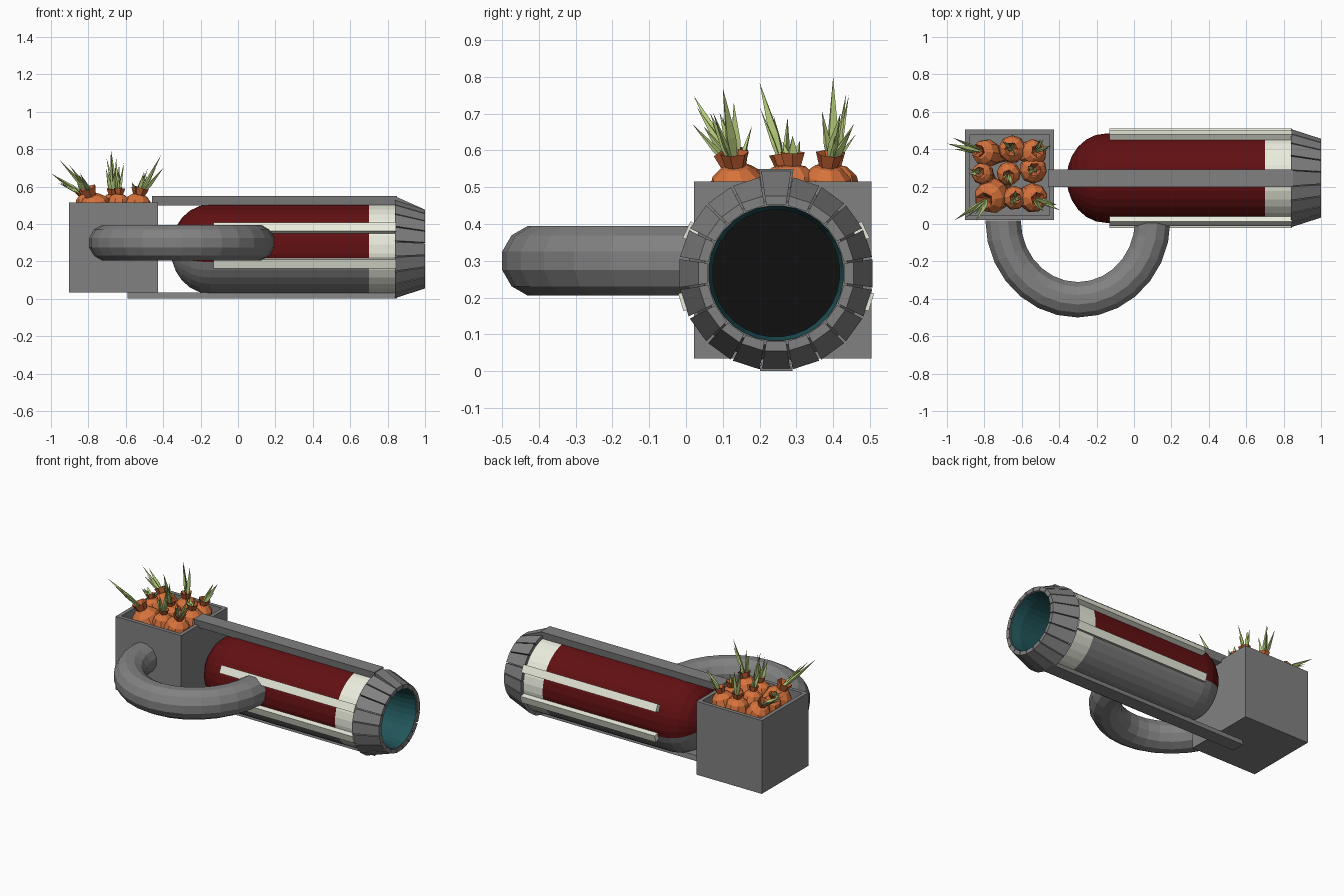
import bpy, bmesh, random
from math import sin, cos, pi, radians, degrees, atan2
from mathutils import Vector, Matrix

if "Cube" in bpy.data.objects:
    bpy.data.objects.remove(bpy.data.objects["Cube"])

random.seed(4)
AY, AZ = 0.245, 0.266                       # barrel axis
AXIS = Matrix.Translation((0, AY, AZ)) @ Matrix.Rotation(pi / 2, 4, 'Y')


def mat(name, rgb):
    m = bpy.data.materials.new(name)
    m.diffuse_color = (*rgb, 1)
    m.use_nodes = True
    m.node_tree.nodes["Principled BSDF"].inputs["Base Color"].default_value = m.diffuse_color
    return m


RED = mat("dark_red", (0.12, 0.005, 0.006))
CREAM = mat("cream", (0.82, 0.84, 0.72))
TEAL = mat("teal", (0.015, 0.09, 0.1))
BLACK = mat("black", (0.005, 0.005, 0.005))
ORANGE = mat("orange", (0.68, 0.17, 0.045))
RUST = mat("rust", (0.5, 0.11, 0.03))
GREEN = mat("leaf_green", (0.48, 0.62, 0.2))
GREY = mat("grey", (0.22, 0.22, 0.22))


def finish(name, bm, *mats):
    bmesh.ops.recalc_face_normals(bm, faces=bm.faces)
    me = bpy.data.meshes.new(name)
    bm.to_mesh(me)
    bm.free()
    ob = bpy.data.objects.new(name, me)
    bpy.context.collection.objects.link(ob)
    for m in mats:
        me.materials.append(m)
    return ob


def lathe(bm, profile, n, matrix, index=0):
    """Revolve (radius, height) points around local z."""
    rings = []
    for r, h in profile:
        if r == 0:
            rings.append([bm.verts.new(matrix @ Vector((0, 0, h)))] * n)
        else:
            rings.append([bm.verts.new(matrix @ Vector((r * cos(2 * pi * (i + .5) / n),
                          r * sin(2 * pi * (i + .5) / n), h))) for i in range(n)])
    for a, b in zip(rings, rings[1:]):
        for i in range(n):
            j = (i + 1) % n
            f = bm.faces.new(list(dict.fromkeys((a[i], a[j], b[j], b[i]))))
            f.material_index = index


def wedge(bm, deg, half, x0, r0, x1, r1):
    """Bar or plate along the barrel; r0 and r1 are (inner, outer) at each end."""
    v = []
    for x, rr in ((x0, r0), (x1, r1)):
        for r, s in ((rr[0], -1), (rr[0], 1), (rr[1], 1), (rr[1], -1)):
            a = radians(deg + s * half)
            v.append(bm.verts.new((x, AY + r * cos(a), AZ + r * sin(a))))
    for f in ((0, 1, 2, 3), (4, 5, 6, 7), (0, 1, 5, 4), (1, 2, 6, 5), (2, 3, 7, 6), (3, 0, 4, 7)):
        bm.faces.new([v[i] for i in f])


# Barrel: rounded rear end, red upper shell, grey underside, cream front band
bm = bmesh.new()
prof = [(0.24 * sin(a), -0.15 - 0.21 * cos(a)) for a in [i * pi / 12 for i in range(7)]]
prof[0] = (0, -0.36)
lathe(bm, prof + [(0.24, 0.70), (0.24, 0.85)], 32, AXIS)
for f in bm.faces:
    c = f.calc_center_median()
    low = degrees(atan2(c.z - AZ, abs(c.y - AY))) < -17
    f.material_index = 2 if c.x > 0.7 else 1 if low else 0
barrel = finish("barrel", bm, RED, GREY, CREAM)

# Muzzle core and bore
bm = bmesh.new()
lathe(bm, [(0.23, 0.83), (0.24, 0.84), (0.197, 0.992), (0.184, 0.992)], 32, AXIS, 0)
lathe(bm, [(0.184, 0.992), (0.173, 0.93), (0.173, 0.15)], 32, AXIS, 1)
lathe(bm, [(0.173, 0.15), (0, 0.15)], 32, AXIS, 2)
bmesh.ops.remove_doubles(bm, verts=bm.verts, dist=1e-5)
finish("muzzle", bm, GREY, TEAL, BLACK)

# Plates fanned around the muzzle
bm = bmesh.new()
for i in range(20):
    lift = 0.02 if i == 5 else 0
    wedge(bm, i * 18, 8.3, 0.84, (0.225, 0.265 + lift), 1.0, (0.187, 0.213))
finish("muzzle_plates", bm, GREY)

# Grey rails above and below
bm = bmesh.new()
wedge(bm, 90, 9.5, -0.46, (0.235, 0.287), 0.85, (0.235, 0.287))
wedge(bm, -90, 9.5, -0.59, (0.236, 0.269), 0.85, (0.236, 0.269))
finish("main_rails", bm, GREY)

# Cream side rails
bm = bmesh.new()
for a in (26, -17, 154, 197):
    wedge(bm, a, 5.3, -0.13, (0.23, 0.272), 0.845, (0.23, 0.272))
finish("side_rails", bm, CREAM)

# Half-ring handle
bm = bmesh.new()
N, M = 14, 12
rings = []
for i in range(N + 1):
    a = pi + pi * i / N
    rings.append([bm.verts.new((-0.30 + (0.4 + 0.098 * cos(b)) * cos(a),
                                0.02 + (0.425 + 0.098 * cos(b)) * sin(a),
                                0.30 + 0.098 * sin(b)))
                  for b in [2 * pi * (k + .5) / M for k in range(M)]])
for p, q in zip(rings, rings[1:]):
    for k in range(M):
        bm.faces.new((p[k], p[(k + 1) % M], q[(k + 1) % M], q[k]))
bm.faces.new(rings[0])
bm.faces.new(rings[-1])
finish("handle", bm, GREY)

# Open-topped box: inset the lid and sink it
bm = bmesh.new()
bmesh.ops.create_cube(bm, size=1, matrix=Matrix.Translation((-0.665, 0.263, 0.275))
                      @ Matrix.Diagonal((0.475, 0.482, 0.48, 1)))
top = max(bm.faces, key=lambda f: f.calc_center_median().z)
bmesh.ops.inset_region(bm, faces=[top], thickness=0.035)
inner = bmesh.ops.extrude_discrete_faces(bm, faces=[top])["faces"][0]
bmesh.ops.translate(bm, verts=inner.verts, vec=(0, 0, -0.43))
finish("box", bm, GREY)


def leaf(bm, base, tip, width):
    """Thin four-sided spike, widest a third of the way up."""
    d = tip - base
    q = d.to_track_quat('Z', 'Y').to_matrix().to_4x4()
    m = Matrix.Translation(base) @ q @ Matrix.Rotation(random.uniform(0, pi), 4, 'Z') \
        @ Matrix.Diagonal((1, 0.5, 1, 1))
    lathe(bm, [(width * .5, 0), (width, d.length * .35), (0, d.length)], 4, m, 2)


# Root vegetables: x, y, radius, then the tip of the longest leaf
roots = [(-0.79, 0.38, 0.075, -1.00, 0.43, 0.67), (-0.65, 0.40, 0.075, -0.68, 0.40, 0.80),
         (-0.54, 0.38, 0.075, -0.44, 0.42, 0.70), (-0.81, 0.27, 0.060, -0.86, 0.29, 0.62),
         (-0.67, 0.27, 0.065, -0.68, 0.20, 0.785), (-0.54, 0.29, 0.075, -0.52, 0.29, 0.64),
         (-0.76, 0.15, 0.095, -0.96, 0.02, 0.75), (-0.64, 0.14, 0.065, -0.61, 0.13, 0.73),
         (-0.54, 0.14, 0.080, -0.41, 0.10, 0.77)]
bm = bmesh.new()
for x, y, r, tx, ty, tz in roots:
    base, tip = Vector((x, y, 0.565 - r)), Vector((tx, ty, tz))
    up = (tip - base).normalized()
    up = (up + Vector((0, 0, 0.8))).normalized()
    m = Matrix.Translation(base) @ up.to_track_quat('Z', 'Y').to_matrix().to_4x4()
    lathe(bm, [(0, -.33), (r * .5, -.15), (r * .93, -r * .5), (r, 0), (r * .85, r * .55),
               (r * .5, r * .88), (0, r * .98)], 9, m, 0)
    lathe(bm, [(r * .32, r * .85), (r * .5, r * 1.4), (r * .2, r * 1.1), (0, r)], 6, m, 1)
    start = base + up * r
    leaf(bm, start, tip, 0.018)
    for k in range(3):
        side = Vector((random.uniform(-.05, .05), random.uniform(-.05, .05), 0))
        leaf(bm, start + side * .2, start.lerp(tip, random.uniform(.5, .85)) + side, 0.014)
finish("root_vegetables", bm, ORANGE, RUST, GREEN)
